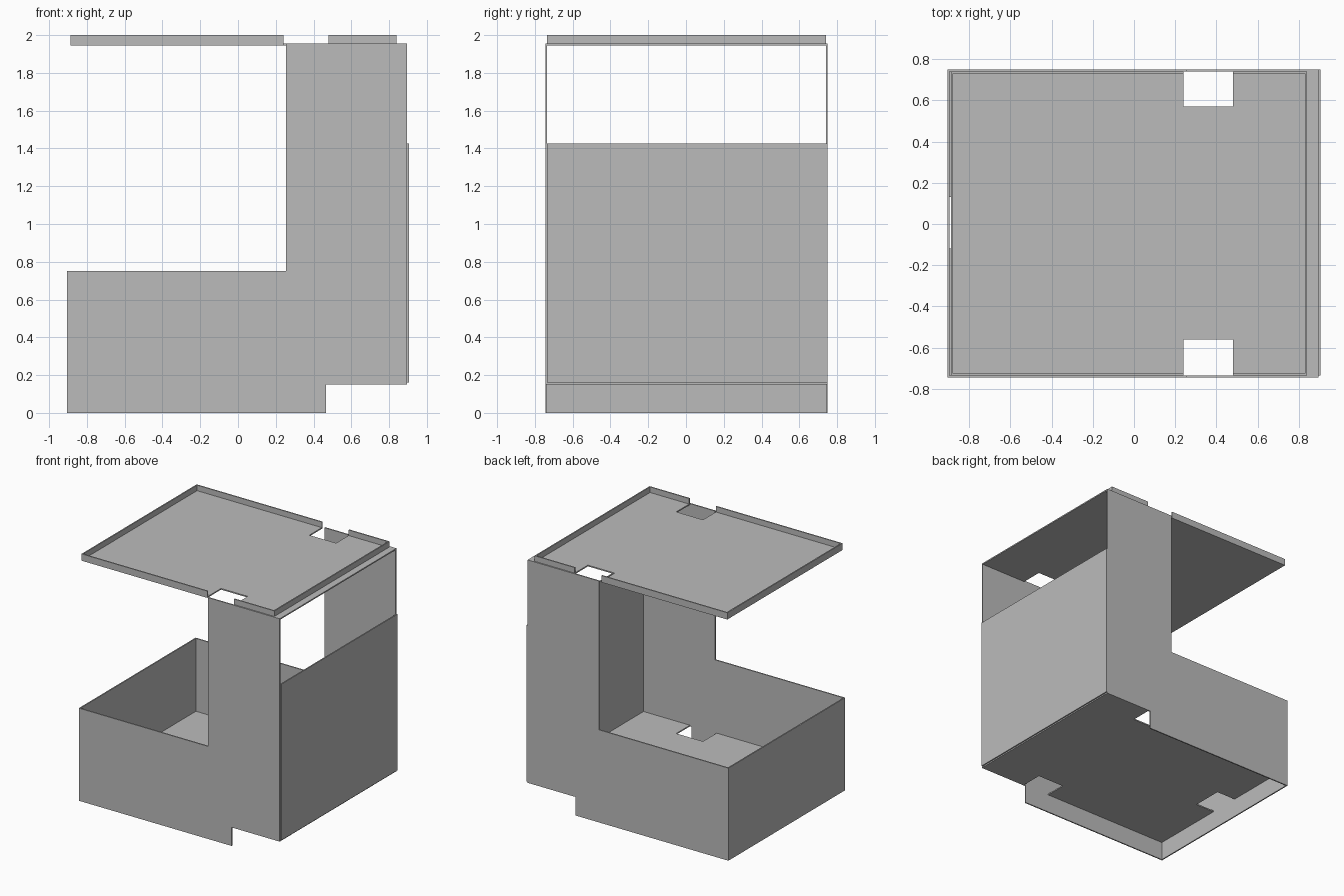
import bpy, bmesh
from mathutils import Vector

cube = bpy.data.objects.get("Cube")
if cube:
    bpy.data.objects.remove(cube, do_unlink=True)

# Single grey sheet material
grey = bpy.data.materials.new("sheet grey")
grey.use_nodes = True
grey.diffuse_color = (0.5, 0.5, 0.5, 1)
bsdf = next(n for n in grey.node_tree.nodes if n.type == "BSDF_PRINCIPLED")
bsdf.inputs["Base Color"].default_value = grey.diffuse_color


def plate(name, outline, place, depth):
    """Extrude a flat outline; place maps 2D points to 3D, depth is the sheet thickness vector."""
    bm = bmesh.new()
    face = bm.faces.new([bm.verts.new(place(a, b)) for a, b in outline])
    ext = bmesh.ops.extrude_face_region(bm, geom=[face])
    verts = [g for g in ext["geom"] if isinstance(g, bmesh.types.BMVert)]
    bmesh.ops.translate(bm, verts=verts, vec=Vector(depth))
    bmesh.ops.recalc_face_normals(bm, faces=bm.faces[:])
    mesh = bpy.data.meshes.new(name)
    bm.to_mesh(mesh)
    bm.free()
    mesh.materials.append(grey)
    obj = bpy.data.objects.new(name, mesh)
    bpy.context.scene.collection.objects.link(obj)
    return obj


def box(name, x0, x1, y0, y1, z0, z1):
    rect = [(x0, y0), (x1, y0), (x1, y1), (x0, y1)]
    return plate(name, rect, lambda x, y: (x, y, z0), (0, 0, z1 - z0))


T = 0.01                          # sheet thickness
FRONT, BACK = -0.905, 0.895       # ends of the side walls
Y0, Y1 = -0.735, 0.74             # inner faces of the side walls
N0, N1 = 0.24, 0.48               # side notch span
NY0, NY1 = -0.56, 0.57            # side notch inner edges
FLOOR, ROOF, TOP = 0.15, 1.945, 2.0

# Side walls: low bin at one end, tall post at the other
side = [(FRONT, 0), (0.465, 0), (0.465, FLOOR), (BACK, FLOOR),
        (BACK, ROOF + T), (0.255, ROOF + T), (0.255, 0.75), (FRONT, 0.75)]
for name, y in (("front_side_wall", Y0 - T), ("back_side_wall", Y1)):
    plate(name, side, lambda x, z: (x, y, z), (0, T, 0))

# End panels
box("low_end_panel", FRONT, FRONT + T, Y0 - T, Y1 + T, 0, 0.75)
box("tall_end_panel", BACK, BACK + T, Y0, Y1 + T, FLOOR + T, 1.425)


def notched(x0, x1, end_notch):
    pts = [(x0, Y0), (N0, Y0), (N0, NY0), (N1, NY0), (N1, Y0), (x1, Y0),
           (x1, Y1), (N1, Y1), (N1, NY1), (N0, NY1), (N0, Y1), (x0, Y1)]
    if end_notch:
        pts += [(x0, 0.13), (-0.725, 0.13), (-0.725, -0.12), (x0, -0.12)]
    return pts


# Floor and roof sheets
plate("floor", notched(FRONT + T, BACK, True), lambda x, y: (x, y, FLOOR), (0, 0, T))
RX0, RX1 = -0.888, 0.84
plate("roof", notched(RX0, BACK, False), lambda x, y: (x, y, ROOF), (0, 0, T))

# Upturned roof lips, broken at the notches
for side_name, y in (("front", Y0), ("back", Y1 - T)):
    box(side_name + "_long_lip", RX0, N0, y, y + T, ROOF + T, TOP)
    box(side_name + "_short_lip", N1, RX1, y, y + T, ROOF + T, TOP)
box("low_end_lip", RX0, RX0 + T, Y0 + T, Y1 - T, ROOF + T, TOP)
box("tall_end_lip", RX1 - T, RX1, Y0 + T, Y1 - T, ROOF + T, TOP)
